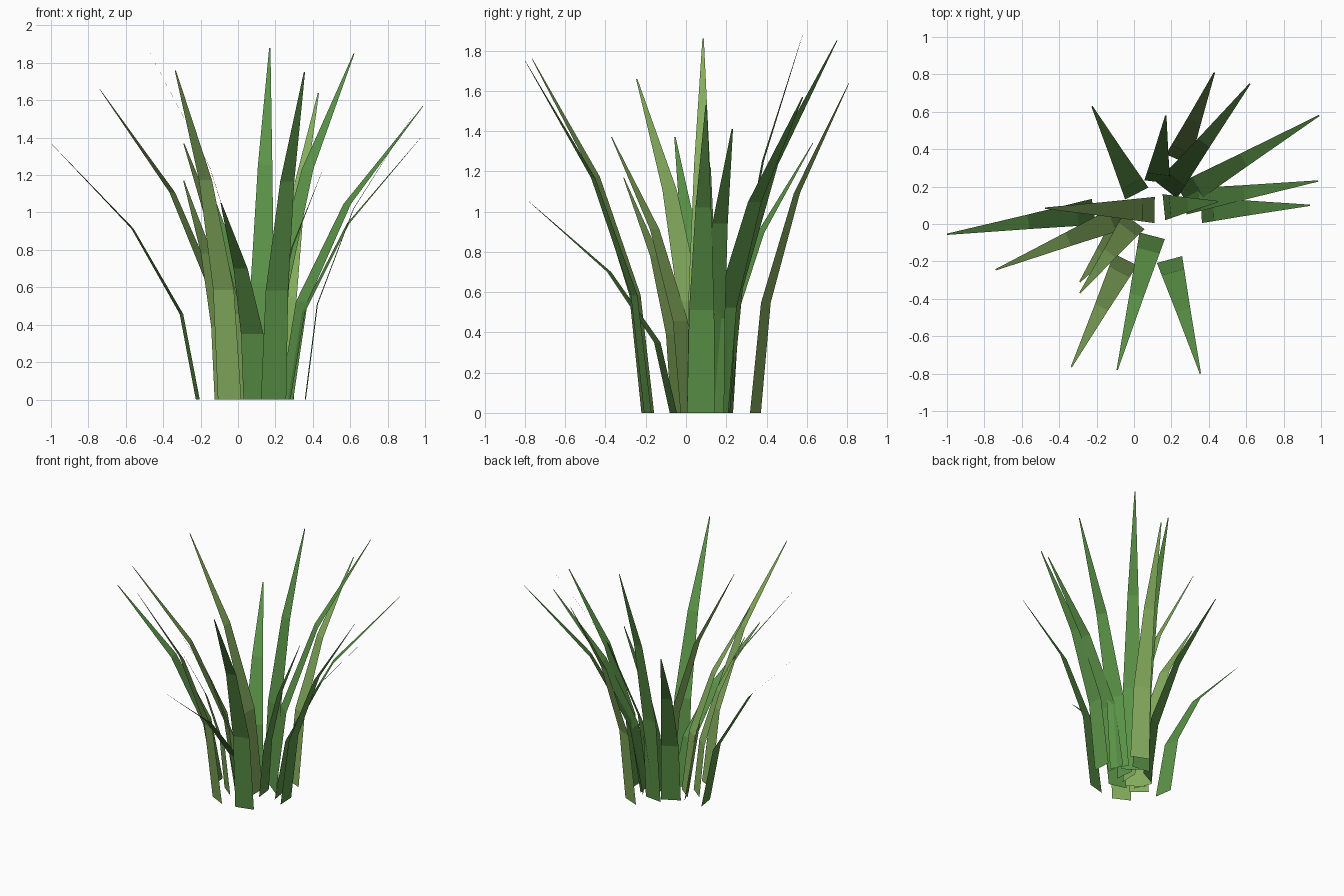
import bpy
import bmesh
from mathutils import Vector

if "Cube" in bpy.data.objects:
    bpy.data.objects.remove(bpy.data.objects["Cube"], do_unlink=True)


def make_material(name, color):
    mat = bpy.data.materials.new(name)
    mat.use_nodes = True
    mat.diffuse_color = color
    mat.node_tree.nodes["Principled BSDF"].inputs["Base Color"].default_value = color
    return mat


leaf_green = make_material("leaf green", (0.107, 0.296, 0.065, 1))
olive_green = make_material("olive green", (0.235, 0.42, 0.112, 1))

WIDTH = 0.14
SEGMENTS = 3


def make_blade(name, base, tip, height, mat):
    """Flat strip that bends outward and tapers along a parabola."""
    base, tip = Vector(base), Vector(tip)
    lean = tip - base
    side = Vector((-lean.y, lean.x)).normalized() * WIDTH / 2
    bm = bmesh.new()
    previous = None
    for i in range(SEGMENTS + 1):
        t = i / SEGMENTS
        center = base + lean * t * t
        half = side * max(1 - t * t, 0.05)
        row = [bm.verts.new((*(center + s * half), height * t)) for s in (1, -1)]
        if previous:
            bm.faces.new((previous[0], previous[1], row[1], row[0]))
        previous = row
    mesh = bpy.data.meshes.new(name)
    bm.to_mesh(mesh)
    bm.free()
    mesh.materials.append(mat)
    obj = bpy.data.objects.new(name, mesh)
    bpy.context.collection.objects.link(obj)


# Blades: root, tip, height
green_blades = [
    ((0.175, 0.18), (0.62, 0.75), 1.85),
    ((0.125, 0.225), (0.17, 0.58), 1.88),
    ((0.015, 0.163), (-0.225, 0.63), 1.34),
    ((0.26, 0.15), (0.99, 0.58), 1.57),
    ((0.27, 0.12), (0.985, 0.23), 1.41),
    ((0.36, 0.075), (0.94, 0.10), 1.53),
    ((0.16, 0.09), (0.45, 0.12), 1.22),
    ((-0.215, 0.065), (-1.0, -0.055), 1.37),
    ((0.097, -0.063), (-0.09, -0.78), 1.05),
    ((0.19, -0.19), (0.355, -0.80), 1.75),
]
olive_blades = [
    ((0.235, 0.345), (0.43, 0.81), 1.64),
    ((0.11, 0.075), (-0.475, 0.085), 1.86),
    ((-0.04, 0.05), (-0.74, -0.245), 1.66),
    ((-0.07, -0.03), (-0.29, -0.31), 1.17),
    ((0.0, 0.015), (-0.29, -0.37), 1.37),
    ((-0.045, -0.19), (-0.335, -0.765), 1.76),
]
for label, blades, mat in (("green_blade", green_blades, leaf_green),
                           ("olive_blade", olive_blades, olive_green)):
    for n, (root, tip, height) in enumerate(blades, 1):
        make_blade(f"{label}_{n}", root, tip, height, mat)
